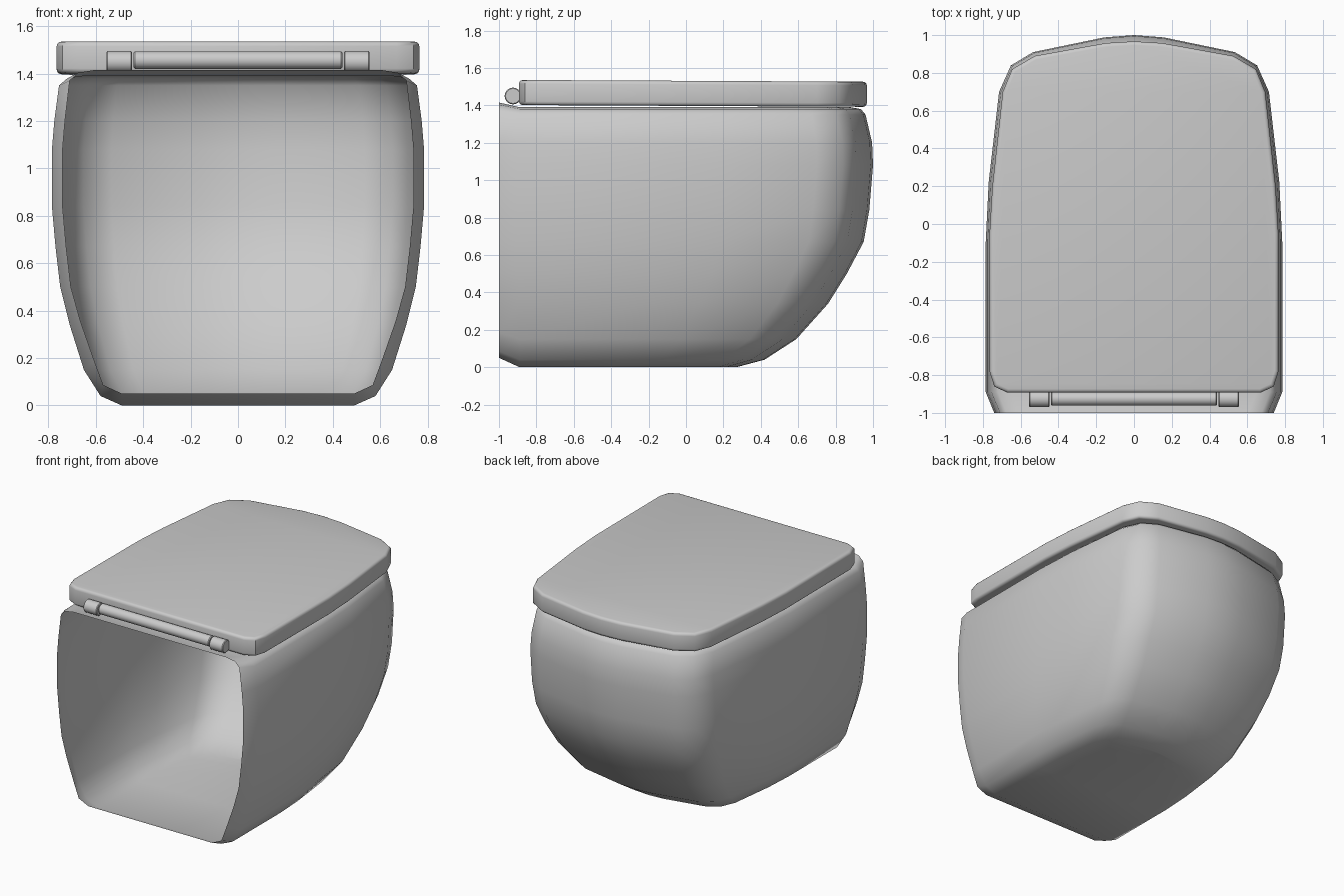
import bpy, bmesh, math

if "Cube" in bpy.data.objects:
    bpy.data.objects.remove(bpy.data.objects["Cube"])


def finish(bm, name, angle):
    bmesh.ops.recalc_face_normals(bm, faces=bm.faces)
    mesh = bpy.data.meshes.new(name)
    bm.to_mesh(mesh)
    bm.free()
    ob = bpy.data.objects.new(name, mesh)
    bpy.context.collection.objects.link(ob)
    bpy.ops.object.select_all(action='DESELECT')
    ob.select_set(True)
    bpy.context.view_layer.objects.active = ob
    bpy.ops.object.shade_smooth_by_angle(angle=math.radians(angle))
    return ob


def mirror_x(ob):
    m = ob.modifiers.new("mirror", 'MIRROR')
    m.use_clip = True
    m.merge_threshold = 0.001


# Bowl: half plan outlines lofted upward (height, half width, front reach), back left open
LEVELS = [(0, .49, .27), (.04, .58, .42), (.15, .65, .59), (.34, .71, .76),
          (.5, .75, .86), (.67, .77, .95), (.84, .785, .98), (1.08, .785, 1.0),
          (1.2, .775, .995), (1.35, .755, .96), (1.38, .72, .935), (1.39, .65, .88)]
# front corner: (share of half width, setback from the front)
CORNER = [(.91, .30), (.83, .16), (.68, .09), (.2, .012), (0, 0)]


def bowl_outline(z, w, f):
    inset = .045 * min(1, z / .15)
    lift = .05 * max(0, 1 - z / .5) + .025 * max(0, (z - 1.2) / .19)
    k = w / .785
    bend = f - .30 * k
    pts = [(w - inset, -1, z + lift), (w, -.89, z),
           (w, -.89 + (bend + .89) * .5, z),
           (w * .98, -.89 + (bend + .89) * .7, z)]
    return pts + [(w * u, f - d * k, z) for u, d in CORNER]


bm = bmesh.new()
rows = [[bm.verts.new(p) for p in bowl_outline(*lv)] for lv in LEVELS]
for a, b in zip(rows, rows[1:]):
    for i in range(len(a) - 1):
        bm.faces.new((a[i], a[i + 1], b[i + 1], b[i]))
# underside and top deck, as strips running to the centre line
for row in (rows[0], rows[-1]):
    mid = [bm.verts.new((0, v.co.y, v.co.z)) for v in row[:-1]] + [row[-1]]
    for i in range(len(row) - 1):
        loop = [row[i], row[i + 1], mid[i + 1], mid[i]]
        bm.faces.new(list(dict.fromkeys(loop)))
mirror_x(finish(bm, "bowl", 50))

# Lid: plan outline extruded, with softened edges and a slight forward slope
HALF = [(.67, -.893), (.74, -.86), (.765, -.78), (.765, -.05), (.75, .2), (.695, .7),
        (.645, .82), (.525, .89), (.15, .958)]
outline = HALF + [(0, .967)] + [(-x, y) for x, y in reversed(HALF)]
bm = bmesh.new()
base = bm.faces.new([bm.verts.new((x, y, 1.397)) for x, y in outline])
ext = bmesh.ops.extrude_face_region(bm, geom=[base])
for v in ext['geom']:
    if isinstance(v, bmesh.types.BMVert):
        v.co.z = 1.531
for v in bm.verts:
    v.co.z -= .005 * v.co.y
rim = [e for e in bm.edges if abs(e.verts[0].co.z - e.verts[1].co.z) < .05]
bmesh.ops.bevel(bm, geom=rim, offset=.02, segments=3, profile=.5, affect='EDGES')
finish(bm, "lid", 40)


# Hinge: a long rod with a thicker knuckle at each end
def hinge_part(name, x0, x1, r, z):
    bpy.ops.mesh.primitive_cylinder_add(vertices=20, radius=r, depth=x1 - x0,
                                        location=((x0 + x1) / 2, -.925, z),
                                        rotation=(0, math.pi / 2, 0))
    ob = bpy.context.object
    ob.name = name
    b = ob.modifiers.new("bevel", 'BEVEL')
    b.width = .005
    b.limit_method = 'ANGLE'
    bpy.ops.object.shade_smooth_by_angle(angle=math.radians(40))


hinge_part("hinge_rod", -.44, .44, .037, 1.457)
hinge_part("hinge_knuckle_left", -.555, -.447, .045, 1.45)
hinge_part("hinge_knuckle_right", .447, .555, .045, 1.45)
